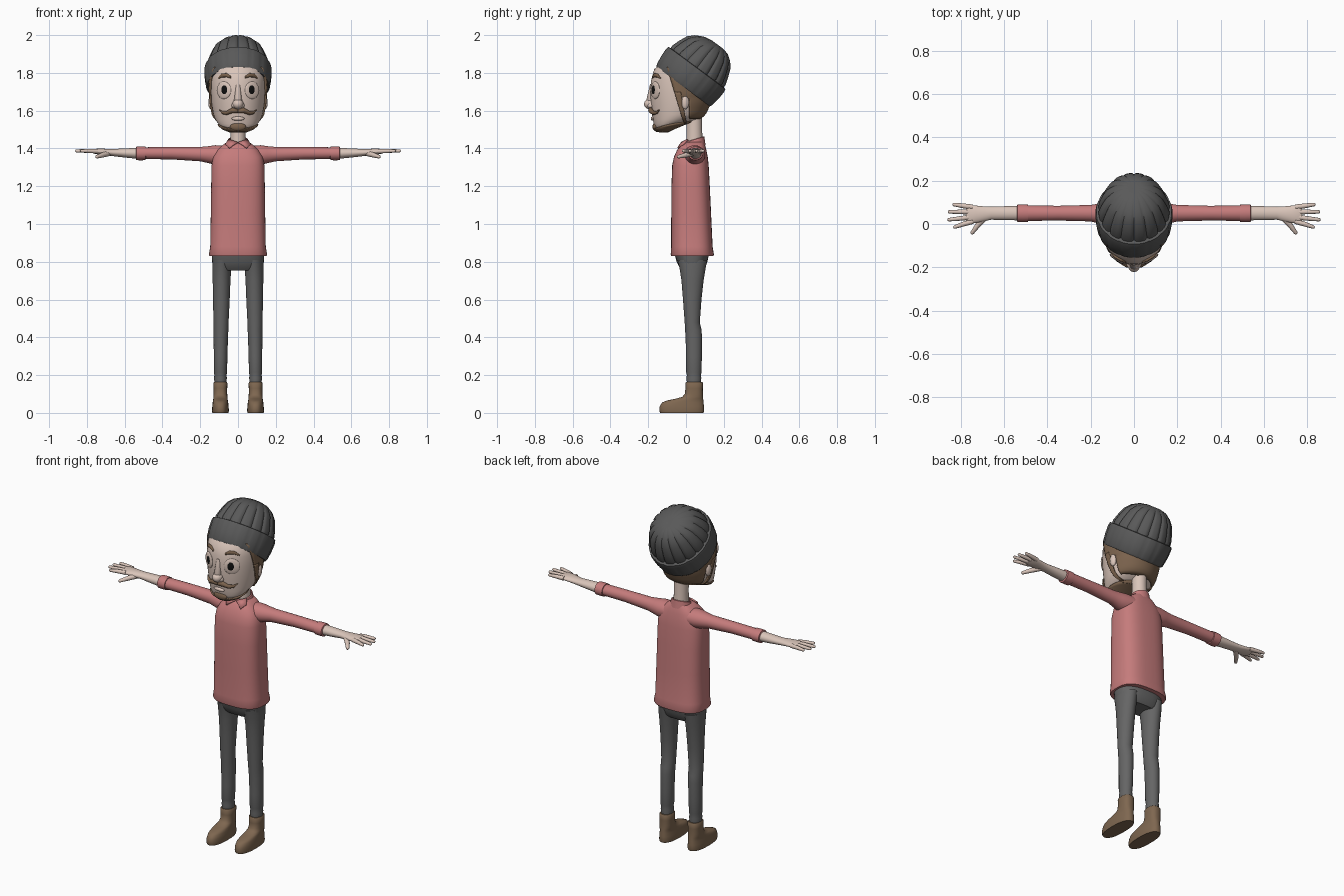
import bpy, bmesh, math
from mathutils import Matrix, Vector

cube = bpy.data.objects.get("Cube")
if cube:
    bpy.data.objects.remove(cube, do_unlink=True)


def material(name, r, g, b):
    m = bpy.data.materials.new(name)
    m.use_nodes = True
    m.diffuse_color = (r, g, b, 1)
    bsdf = m.node_tree.nodes["Principled BSDF"]
    bsdf.inputs["Base Color"].default_value = (r, g, b, 1)
    bsdf.inputs["Roughness"].default_value = 0.8
    return m


SKIN = material("skin", 0.70, 0.56, 0.49)
SHIRT = material("shirt_red", 0.56, 0.20, 0.20)
TROUSER = material("trouser_grey", 0.13, 0.13, 0.13)
WOOL = material("wool_grey", 0.10, 0.10, 0.10)
LEATHER = material("boot_brown", 0.21, 0.135, 0.08)
HAIR = material("hair_brown", 0.20, 0.125, 0.075)
BLACK = material("eye_black", 0.005, 0.005, 0.005)


def add(name, bm, mat, mirror=False, thick=0, sharp=45):
    bmesh.ops.recalc_face_normals(bm, faces=bm.faces)
    me = bpy.data.meshes.new(name)
    bm.to_mesh(me)
    bm.free()
    me.materials.append(mat)
    for p in me.polygons:
        p.use_smooth = True
    me.set_sharp_from_angle(angle=math.radians(sharp))
    ob = bpy.data.objects.new(name, me)
    bpy.context.collection.objects.link(ob)
    if thick:
        mod = ob.modifiers.new("Thickness", "SOLIDIFY")
        mod.thickness, mod.offset = thick, 0
    if mirror:
        ob.modifiers.new("Mirror", "MIRROR")
    return ob


def bridge(bm, loops, caps=True):
    for lo, hi in zip(loops, loops[1:]):
        for i in range(len(lo)):
            j = (i + 1) % len(lo)
            bm.faces.new((lo[i], lo[j], hi[j], hi[i]))
    if caps:
        bm.faces.new(loops[0])
        bm.faces.new(loops[-1])


def loft(name, rings, mat, axis="z", n=2.0, seg=32, mirror=False, warp=None, caps=True):
    """Stack rounded sections (position, centre a, centre b, radius a, radius b)."""
    bm, loops = bmesh.new(), []
    power = lambda c: math.copysign(abs(c) ** (2 / n), c)
    for t, ca, cb, ra, rb in rings:
        loop = []
        for i in range(seg):
            a = math.tau * i / seg
            p, q = ca + ra * power(math.cos(a)), cb + rb * power(math.sin(a))
            co = Vector((p, q, t) if axis == "z" else (t, p, q))
            loop.append(bm.verts.new(warp(co, a) if warp else co))
        loops.append(loop)
    bridge(bm, loops, caps)
    return add(name, bm, mat, mirror)


def span(z, front, back, rx, cx=0):
    return (z, cx, (front + back) / 2, rx, (back - front) / 2)


def sweep(name, pts, mat, mirror=True, seg=12, flat=1.0):
    """Tapered tube through (point, radius) pairs with a rounded tip."""
    bm, loops = bmesh.new(), []
    pts = [(Vector(p), r) for p, r in pts]
    d = (pts[-1][0] - pts[0][0]).normalized()
    p, r = pts[-1]
    pts += [(p + d * r * 0.6, r * 0.75), (p + d * r * 0.9, r * 0.3)]
    side = d.cross(Vector((0, 1, 0))).normalized()
    up = side.cross(d)
    for p, r in pts:
        ang = [math.tau * i / seg for i in range(seg)]
        loops.append([bm.verts.new(p + side * r * math.cos(a) + up * r * flat * math.sin(a)) for a in ang])
    bridge(bm, loops)
    return add(name, bm, mat, mirror, sharp=70)


def blob(name, centre, radii, mat, mirror=False, turn=0):
    bm = bmesh.new()
    m = Matrix.Translation(centre) @ Matrix.Rotation(turn, 4, "Z") @ Matrix.Diagonal((*radii, 1))
    bmesh.ops.create_uvsphere(bm, u_segments=24, v_segments=14, radius=1, matrix=m)
    return add(name, bm, mat, mirror)


# Head, with helpers that place features on its surface
HEAD = [span(*r) for r in (
    (1.49, -.15, -.10, .04), (1.505, -.163, -.07, .078), (1.53, -.171, -.01, .104),
    (1.555, -.176, .06, .121), (1.58, -.18, .095, .13), (1.64, -.187, .122, .14),
    (1.70, -.19, .133, .145), (1.76, -.185, .135, .147), (1.82, -.168, .132, .143),
    (1.86, -.12, .125, .13), (1.90, -.075, .1, .1))]
loft("head", HEAD, SKIN, seg=48)


def head_at(z):
    z = min(max(z, HEAD[0][0]), HEAD[-1][0])
    for lo, hi in zip(HEAD, HEAD[1:]):
        if z <= hi[0]:
            f = (z - lo[0]) / (hi[0] - lo[0])
            return [lo[k] + (hi[k] - lo[k]) * f for k in (2, 3, 4)]


def on_head(a, z, off):
    cy, rx, ry = head_at(z)
    return Vector(((rx + off) * math.cos(a), cy + (ry + off) * math.sin(a), z))


def angle_at(y, z):
    cy, rx, ry = head_at(z)
    return math.asin(min(max((y - cy) / ry, -1), 1))


def face(x, z, off=0):
    cy, rx, ry = head_at(z)
    return Vector((x, cy - ry * math.sqrt(1 - (x / rx) ** 2) - off, z))


def patch(name, func, nu, nv, mirror=False):
    bm = bmesh.new()
    g = [[bm.verts.new(func(i / nu, j / nv)) for i in range(nu + 1)] for j in range(nv + 1)]
    for j in range(nv):
        for i in range(nu):
            bm.faces.new((g[j][i], g[j][i + 1], g[j + 1][i + 1], g[j + 1][i]))
    bmesh.ops.remove_doubles(bm, verts=bm.verts, dist=1e-5)
    return add(name, bm, HAIR, mirror, thick=0.01)


# Hair, sideburns and beard
def burn_line(z):
    return -.016 - (z - 1.54) * .28


def back_hair(u, v):
    z = 1.56 + .27 * v
    a = angle_at(burn_line(z) if z > 1.68 else .015, z)
    return on_head(a + (math.pi - 2 * a) * u, z, .005)


def sideburn(u, v):
    z = 1.535 + .165 * v
    y = burn_line(z)
    return on_head(angle_at(y + (.014 + .02 * v) * u, z), z, .005)


def beard(u, v):
    a = math.tau * u
    top = 1.525 + .02 * math.sin(a)
    return on_head(a, 1.49 + (top - 1.49) * v, .004)


patch("back_hair", back_hair, 40, 18)
patch("sideburn", sideburn, 4, 10, mirror=True)
patch("jaw_beard", beard, 48, 5)
blob("goatee", face(0, 1.515, -.003), (.042, .014, .022), HAIR)

# Face
sweep("moustache", [(face(0, 1.598, .006), .011), (face(.03, 1.602, .008), .015),
                    (face(.06, 1.588, .007), .011), (face(.083, 1.59, .006), .008),
                    (face(.097, 1.603, .004), .003)], HAIR)
sweep("eyebrow", [(face(.038, 1.777, .002), .006), (face(.06, 1.788, .003), .011),
                  (face(.085, 1.786, .003), .01), (face(.104, 1.773, .002), .004)], HAIR, flat=.7)
blob("eyelid", face(.075, 1.708, -.003), (.044, .009, .046), SKIN, True, .55)
blob("pupil", face(.073, 1.71, .004), (.02, .005, .025), BLACK, True, .55)
blob("lower_lip", face(0, 1.558, 0), (.034, .01, .011), SKIN)
blob("nose_tip", (0, -.188, 1.635), (.029, .034, .028), SKIN)
blob("nostril", (.019, -.186, 1.627), (.015, .018, .015), SKIN, True)
sweep("nose_bridge", [((0, -.178, 1.74), .012), ((0, -.19, 1.65), .021)], SKIN, mirror=False)
blob("ear", (.143, -.004, 1.643), (.014, .02, .036), SKIN, True, .2)

# Knitted hat: ribbed crown and folded band, tilted backwards
def ribs(depth):
    def warp(co, a):
        k = 1 - depth * (1 - abs(math.sin(8 * a))) ** 3
        return Vector((co.x * k, co.y * k, co.z))
    return warp


def hat_part(name, profile, depth):
    rings = [(u, 0, shift, r * .93, r) for u, r, shift in profile]
    ob = loft(name, rings, WOOL, seg=96, warp=ribs(depth))
    ob.location = (0, -.015, 1.7275)
    ob.rotation_euler.x = -.638


hat_part("hat_band", [(0, .165, 0), (0, .176, 0), (.012, .183, 0), (.06, .19, 0),
                      (.105, .192, 0), (.122, .188, 0), (.125, .174, 0)], .015)
hat_part("hat_crown", [(.1, .176, 0), (.14, .177, 0), (.18, .164, 0), (.225, .145, .001),
                       (.255, .118, .004), (.278, .08, .01), (.287, .04, .014), (.285, .008, .014)], .06)

# Neck, shirt body and collar
loft("neck", [span(1.41, 0, .09, .042), span(1.5, .003, .085, .039), span(1.62, 0, .085, .041)], SKIN)
loft("shirt_body", [span(*r) for r in (
    (.83, -.078, .145, .15), (.838, -.081, .148, .154), (.88, -.079, .141, .147),
    (1.05, -.078, .133, .144), (1.2, -.077, .126, .142), (1.31, -.073, .12, .14),
    (1.355, -.064, .115, .132), (1.39, -.048, .108, .112), (1.415, -.032, .102, .085),
    (1.435, -.012, .094, .058))], SHIRT, n=2.8, seg=48)


def collar_tilt(co, a):
    return co + Vector((0, 0, (co.y - .045) * .3))


loft("collar_band", [(1.40, 0, .04, .066, .064), (1.425, 0, .042, .06, .058), (1.447, 0, .045, .053, .052),
                     (1.449, 0, .045, .047, .046), (1.42, 0, .045, .043, .043)], SHIRT, warp=collar_tilt, caps=False)
bm = bmesh.new()
bm.faces.new([bm.verts.new(p) for p in (
    (.003, -.022, 1.432), (.05, .01, 1.447), (.066, -.015, 1.422), (.046, -.043, 1.402))])
add("collar_flap", bm, SHIRT, True, thick=.009)

# Arms and hands
loft("sleeve", [(.05, .045, 1.365, .06, .05), (.12, .046, 1.365, .055, .052), (.155, .048, 1.367, .047, .045),
                (.2, .05, 1.37, .038, .038), (.35, .05, 1.375, .034, .033), (.5, .05, 1.375, .036, .031)],
     SHIRT, "x", mirror=True)
loft("cuff", [(.488, .05, 1.374, .034, .03), (.49, .05, 1.374, .04, .036), (.515, .05, 1.374, .041, .037),
              (.538, .05, 1.374, .04, .036), (.541, .05, 1.374, .034, .03)], SHIRT, "x", mirror=True)
loft("forearm_and_palm", [(.53, .05, 1.374, .033, .029), (.6, .05, 1.376, .032, .024),
                          (.66, .05, 1.378, .03, .019), (.69, .047, 1.38, .034, .018),
                          (.73, .045, 1.383, .04, .016), (.76, .045, 1.385, .043, .013),
                          (.775, .046, 1.386, .037, .008)], SKIN, "x", mirror=True)
for finger, base, tip in (("little_finger", .078, (.832, .09)), ("ring_finger", .056, (.853, .056)),
                          ("middle_finger", .034, (.855, .02)), ("index_finger", .012, (.828, -.014))):
    sweep(finger, [((.745, base, 1.385), .012), ((.79, (base + tip[1]) / 2, 1.387), .011),
                   ((*tip, 1.387), .008)], SKIN)
sweep("thumb", [((.685, .035, 1.375), .016), ((.72, -.003, 1.364), .013), ((.747, -.04, 1.356), .009)], SKIN)

# Trousers
loft("trouser_hips", [span(.755, -.022, .09, .115), span(.77, -.034, .102, .13),
                      span(.80, -.05, .113, .137), span(.85, -.062, .124, .14)], TROUSER, n=2.5)
loft("trouser_leg", [span(*r, cx) for *r, cx in (
    (.15, .006, .078, .031, .093), (.185, .002, .081, .034, .093), (.2, .005, .079, .032, .093),
    (.215, .001, .082, .035, .093), (.3, 0, .084, .036, .092), (.4, -.002, .085, .038, .091),
    (.44, -.005, .082, .039, .09), (.48, -.007, .073, .04, .09), (.6, -.016, .082, .044, .088),
    (.7, -.024, .093, .047, .087), (.76, -.033, .103, .05, .086), (.81, -.045, .112, .05, .085))],
     TROUSER, mirror=True)

# Boots
loft("boot", [span(*r, .093) for r in (
    (0, -.137, .093, .043), (.012, -.141, .096, .045), (.035, -.139, .095, .043), (.055, -.127, .093, .041),
    (.066, -.1, .092, .039), (.075, -.055, .091, .038), (.085, -.02, .09, .037), (.1, -.006, .089, .036),
    (.13, -.003, .089, .036), (.158, -.004, .09, .037), (.163, 0, .086, .033))],
     LEATHER, n=2.4, mirror=True)
